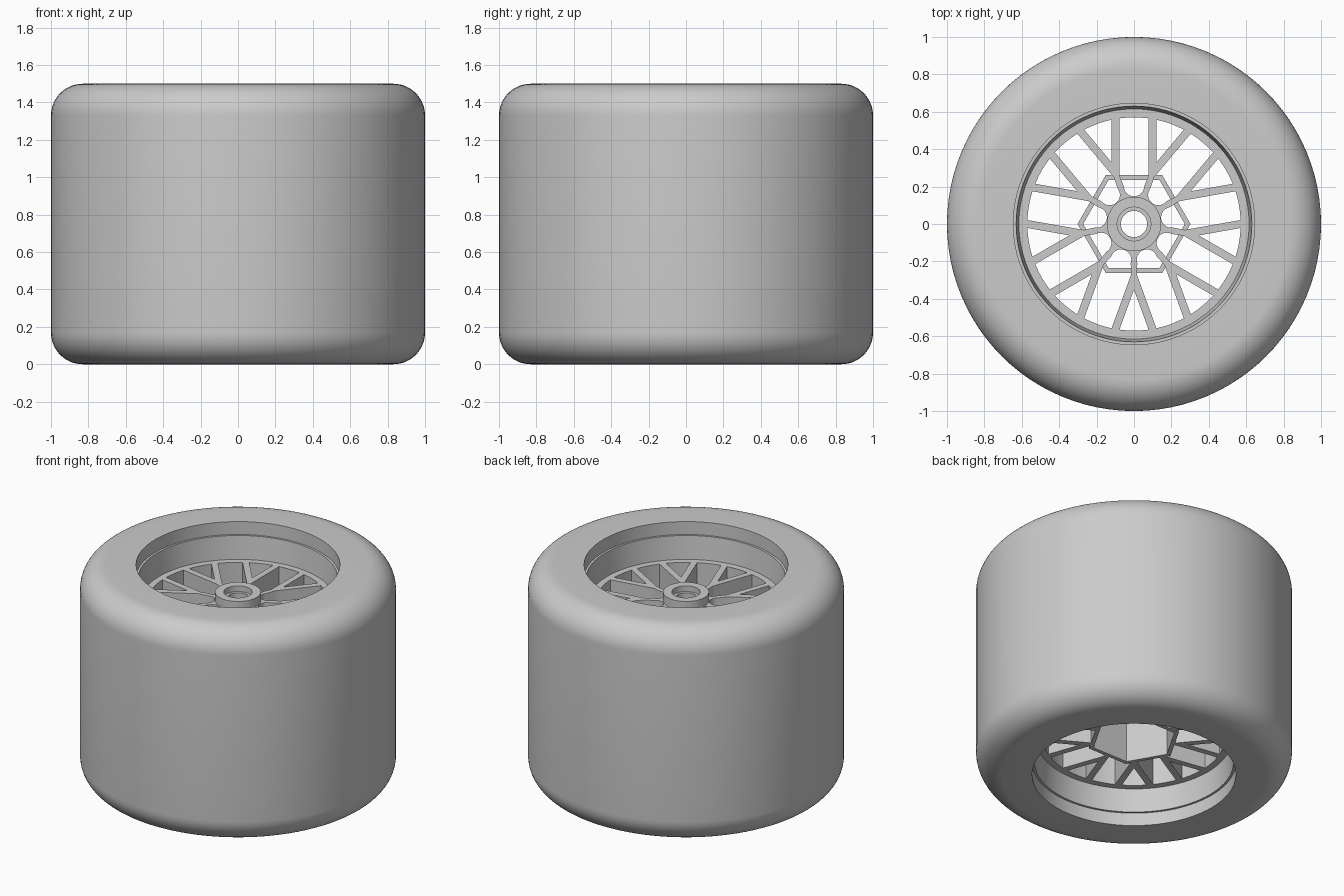
import bpy, bmesh
from math import sin, cos, asin, pi, radians

cube = bpy.data.objects.get("Cube")
if cube:
    bpy.data.objects.remove(cube, do_unlink=True)

SEG = 96
TOP, BOTTOM, MIDDLE = 1.25, 0.25, 0.75   # spoke faces and mid plane
RIM_IN = 0.57                            # outer end of the windows
COUNT = 9
STEP = 2 * pi / COUNT

grey = bpy.data.materials.new("light grey")
grey.use_nodes = True
GREY = (0.6, 0.6, 0.6, 1)
grey.diffuse_color = GREY
grey.node_tree.nodes["Principled BSDF"].inputs["Base Color"].default_value = GREY


def finish(name, bm):
    bmesh.ops.remove_doubles(bm, verts=bm.verts, dist=1e-5)
    bmesh.ops.recalc_face_normals(bm, faces=bm.faces)
    mesh = bpy.data.meshes.new(name)
    bm.to_mesh(mesh)
    bm.free()
    mesh.materials.append(grey)
    obj = bpy.data.objects.new(name, mesh)
    bpy.context.collection.objects.link(obj)
    return obj


def lathe(name, profile, closed=True):
    """Revolve (radius, height) points about z."""
    bm = bmesh.new()
    verts = [bm.verts.new((r, 0, z)) for r, z in profile]
    pairs = list(zip(verts, verts[1:]))
    if closed:
        pairs.append((verts[-1], verts[0]))
    edges = [bm.edges.new(p) for p in pairs]
    bmesh.ops.spin(bm, geom=verts + edges, cent=(0, 0, 0), axis=(0, 0, 1),
                   angle=2 * pi, steps=SEG, use_merge=True)
    return finish(name, bm)


def add_prism(bm, outline, low, high):
    face = bm.faces.new([bm.verts.new((x, y, low)) for x, y in outline])
    made = bmesh.ops.extrude_face_region(bm, geom=[face])["geom"]
    bmesh.ops.translate(bm, vec=(0, 0, high - low),
                        verts=[v for v in made if isinstance(v, bmesh.types.BMVert)])


def prism(name, outline, low, high):
    bm = bmesh.new()
    add_prism(bm, outline, low, high)
    return finish(name, bm)


def turned(points, angle):
    c, s = cos(angle), sin(angle)
    return [(x * c - y * s, x * s + y * c) for x, y in points]


def arc(radius, start, end, steps, centre=0):
    return [(centre + radius * cos(start + (end - start) * i / steps),
             radius * sin(start + (end - start) * i / steps)) for i in range(steps + 1)]


def boolean(target, tool, operation):
    tool.hide_render = True
    tool.hide_viewport = True
    mod = target.modifiers.new(tool.name, 'BOOLEAN')
    mod.object, mod.operation, mod.solver = tool, operation, 'EXACT'


def mirrored(half):
    """Complete a profile by reflecting it in the mid plane."""
    return half + [(r, 2 * MIDDLE - z) for r, z in reversed(half)]


# Tyre with rounded shoulders
FILLET = 0.17
shoulder = [(x, 1.5 - FILLET + y) for x, y in arc(FILLET, pi / 2, 0, 14, 1 - FILLET)]
tyre = lathe("tyre", mirrored([(0.645, 1.5)] + shoulder))

# Rim barrel with a solid centre disc
wheel = lathe("wheel", mirrored([(0, TOP), (0.615, TOP), (0.63, 1.41), (0.65, 1.41)]),
              closed=False)

# Windows: round-ended slots alternating with triangles
HALF_SLOT, SPOKE = 0.078, 0.042
reach = asin(HALF_SLOT / RIM_IN)
slot = arc(RIM_IN, -reach, reach, 8) + [(0.26, HALF_SLOT)] \
    + arc(0.055, pi / 2, 3 * pi / 2, 16, 0.203) + [(0.26, -HALF_SLOT)]
offset = HALF_SLOT + SPOKE
spread = STEP / 2 - asin(offset / RIM_IN)
triangle = arc(RIM_IN, -spread, spread, 8) + [(offset / sin(STEP / 2), 0)]
bm = bmesh.new()
for i in range(COUNT):
    angle = pi / 2 + i * STEP
    add_prism(bm, turned(slot, angle), 0.1, 1.4)
    add_prism(bm, turned(triangle, angle + STEP / 2), 0.1, 1.4)
windows = finish("window_cutter", bm)

# Hexagonal socket wall behind the hub, with its pocket and the axle bore
PLATE = 1.1
hexagon = lambda radius: arc(radius, 0, radians(300), 5)
socket = prism("socket_wall", hexagon(0.302), BOTTOM, PLATE)
pocket = prism("socket_cutter", hexagon(0.272), 0.1, PLATE)
bore = prism("bore_cutter", arc(0.1, 0, 2 * pi * 47 / 48, 47), 0.1, 1.4)

boolean(wheel, windows, 'DIFFERENCE')
boolean(wheel, socket, 'UNION')
boolean(wheel, pocket, 'DIFFERENCE')
boolean(wheel, bore, 'DIFFERENCE')

# Raised hub with a stepped axle hole
hub = lathe("hub", [(0.07, PLATE), (0.12, PLATE), (0.12, 1.2), (0.145, 1.2), (0.145, 1.31),
                    (0.09, 1.31), (0.09, 1.27), (0.07, 1.27)])

# Bake the cuts, then shade with sharp edges
bpy.context.view_layer.update()
baked = bpy.data.meshes.new_from_object(
    wheel.evaluated_get(bpy.context.evaluated_depsgraph_get()))
wheel.modifiers.clear()
wheel.data = baked
for cutter in (windows, socket, pocket, bore):
    bpy.data.objects.remove(cutter, do_unlink=True)

for obj in (tyre, wheel, hub):
    bpy.ops.object.select_all(action='DESELECT')
    obj.select_set(True)
    bpy.context.view_layer.objects.active = obj
    bpy.ops.object.shade_smooth_by_angle(angle=radians(30))
